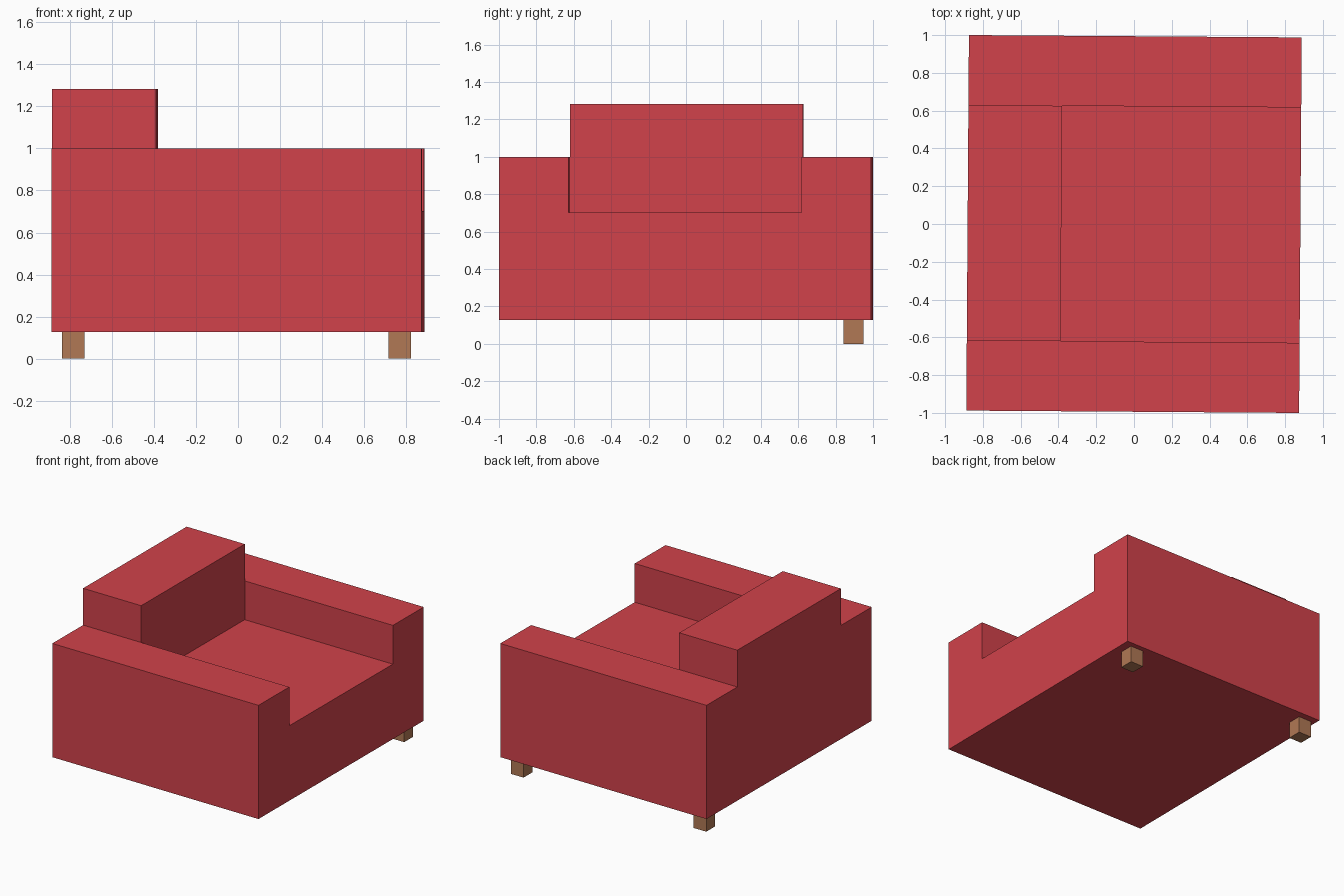
import bpy, bmesh
from math import radians

if "Cube" in bpy.data.objects:
    bpy.data.objects.remove(bpy.data.objects["Cube"])

TURN = radians(-0.4)  # the upholstery sits very slightly turned


def material(name, color):
    m = bpy.data.materials.new(name)
    m.diffuse_color = color
    m.use_nodes = True
    m.node_tree.nodes["Principled BSDF"].inputs["Base Color"].default_value = m.diffuse_color
    return m


def prism(name, profile, x0, x1, mat, turn=0.0):
    """Extrude a (y, z) profile along x from x0 to x1."""
    bm = bmesh.new()
    face = bm.faces.new([bm.verts.new((x0, y, z)) for y, z in profile])
    new = bmesh.ops.extrude_face_region(bm, geom=[face])["geom"]
    verts = [g for g in new if isinstance(g, bmesh.types.BMVert)]
    bmesh.ops.translate(bm, verts=verts, vec=(x1 - x0, 0, 0))
    bmesh.ops.recalc_face_normals(bm, faces=bm.faces)
    mesh = bpy.data.meshes.new(name)
    bm.to_mesh(mesh)
    bm.free()
    mesh.materials.append(mat)
    obj = bpy.data.objects.new(name, mesh)
    obj.rotation_euler.z = turn
    bpy.context.collection.objects.link(obj)
    return obj


def rect(y0, y1, z0, z1):
    return [(y0, z0), (y1, z0), (y1, z1), (y0, z1)]


red = material("red_fabric", (0.64, 0.055, 0.07, 1))
wood = material("wood", (0.44, 0.19, 0.09, 1))

X, Y, INNER = 0.881, 0.994, 0.623
BASE, SEAT, ARM, TOP = 0.126, 0.702, 1.0, 1.283

# Seat and both arms in one U-shaped body
half = [(Y, BASE), (Y, ARM), (INNER, ARM), (INNER, SEAT)]
u_profile = half + [(-y, z) for y, z in reversed(half)]
prism("seat_and_arms", u_profile, -X, X, red, TURN)

# Backrest block between the arms
prism("backrest", rect(-INNER, INNER, SEAT, TOP), -X, -0.385, red, TURN)

# Two short legs along the +y side only
for name, x in (("left_leg", -0.784), ("right_leg", 0.77)):
    prism(name, rect(0.842, 0.95, 0, BASE), x - 0.054, x + 0.054, wood)
